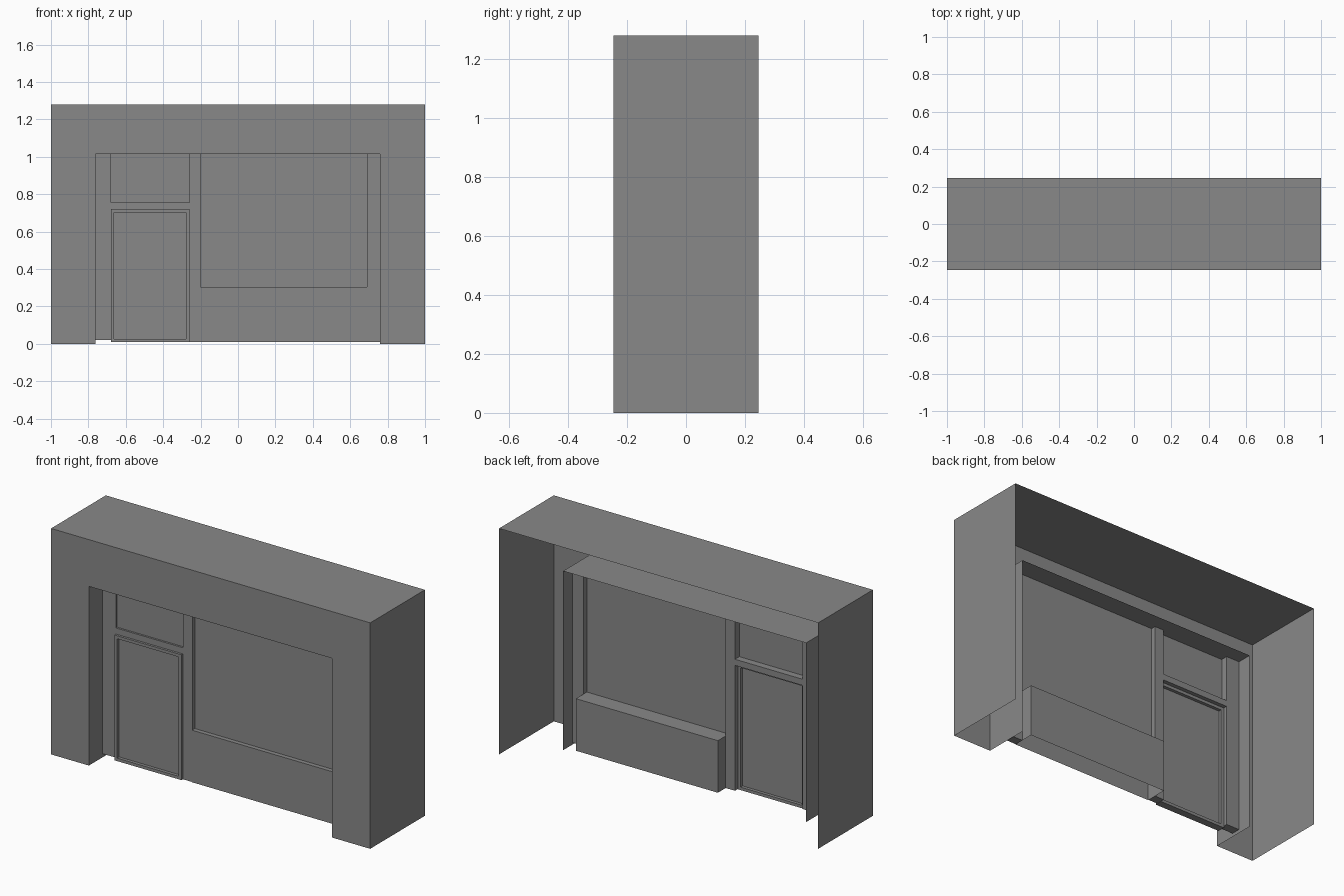
import bpy
import bmesh

if "Cube" in bpy.data.objects:
    bpy.data.objects.remove(bpy.data.objects["Cube"], do_unlink=True)

# One plain grey for everything
grey = bpy.data.materials.new("plain grey")
grey.use_nodes = True
colour = (0.25, 0.25, 0.25, 1)
grey.diffuse_color = colour
grey.node_tree.nodes["Principled BSDF"].inputs["Base Color"].default_value = colour

FRONT, BACK, REVEAL_BACK = -0.245, 0.245, 0.015
POST_FRONT, POST_BACK = -0.122, -0.07
OPEN_L, OPEN_R, OPEN_TOP, TOP = -0.763, 0.76, 1.015, 1.28


def finish(name, bm):
    mesh = bpy.data.meshes.new(name)
    bm.to_mesh(mesh)
    bm.free()
    mesh.materials.append(grey)
    obj = bpy.data.objects.new(name, mesh)
    bpy.context.collection.objects.link(obj)
    return obj


def box(name, x, y, z, open_bottom=False):
    bm = bmesh.new()
    bmesh.ops.create_cube(bm, size=1)
    for v in bm.verts:
        v.co = [r[0] if c < 0 else r[1] for c, r in zip(v.co, (x, y, z))]
    if open_bottom:
        low = [f for f in bm.faces if f.normal.z < -0.9]
        bmesh.ops.delete(bm, geom=low, context='FACES_ONLY')
    return finish(name, bm)


def arch(x0, x1, top):
    return [(x0, 0), (x0, top), (x1, top), (x1, 0)]


# Open-backed shell: arch-shaped front wall, outer sides and top, opening reveals
bm = bmesh.new()
outer, inner = arch(-1, 1, TOP), arch(OPEN_L, OPEN_R, OPEN_TOP)
rings = []
for outline, depth in ((outer, BACK), (inner, REVEAL_BACK)):
    near = [bm.verts.new((x, FRONT, z)) for x, z in outline]
    far = [bm.verts.new((x, depth, z)) for x, z in outline]
    for i in range(3):
        quad = [near[i], near[i + 1], far[i + 1], far[i]]
        bm.faces.new(quad if depth == REVEAL_BACK else quad[::-1])
    rings.append(near)
for i in range(3):
    bm.faces.new([rings[0][i], rings[0][i + 1], rings[1][i + 1], rings[1][i]])
bmesh.ops.recalc_face_normals(bm, faces=bm.faces)
# Turn the wall outward if the front ended up facing back
bm.normal_update()
if any(f.normal.y > 0.9 for f in bm.faces):
    bmesh.ops.reverse_faces(bm, faces=bm.faces)
finish("wall_shell", bm)

# Uprights that divide the opening
depth = (POST_FRONT, POST_BACK)
for name, x0, x1, low in (("door_jamb", OPEN_L, -0.68, 0.02),
                          ("middle_post", -0.258, -0.2, 0.01),
                          ("window_jamb", 0.69, OPEN_R, 0.01)):
    box(name, (x0, x1), depth, (low, OPEN_TOP))

# Window glass above its solid base
box("window_base", (-0.2, 0.69), (-0.125, 0), (0.01, 0.305), open_bottom=True)
box("window_glass", (-0.2, 0.69), (-0.1, -0.098), (0.305, OPEN_TOP))

# Transom light over the door
box("transom_bar", (-0.68, -0.258), depth, (0.72, 0.755))
box("transom_glass", (-0.68, -0.258), (-0.111, -0.109), (0.755, OPEN_TOP))

# Door leaf: a slab with a recessed panel on both faces
door = box("door", (-0.68, -0.26), (-0.135, -0.093), (0.01, 0.72))
bm = bmesh.new()
bm.from_mesh(door.data)
sides = [f for f in bm.faces if abs(f.normal.y) > 0.9]
bmesh.ops.inset_individual(bm, faces=sides, thickness=0.024)
bmesh.ops.inset_individual(bm, faces=sides, thickness=0, depth=-0.018)
bm.to_mesh(door.data)
bm.free()
